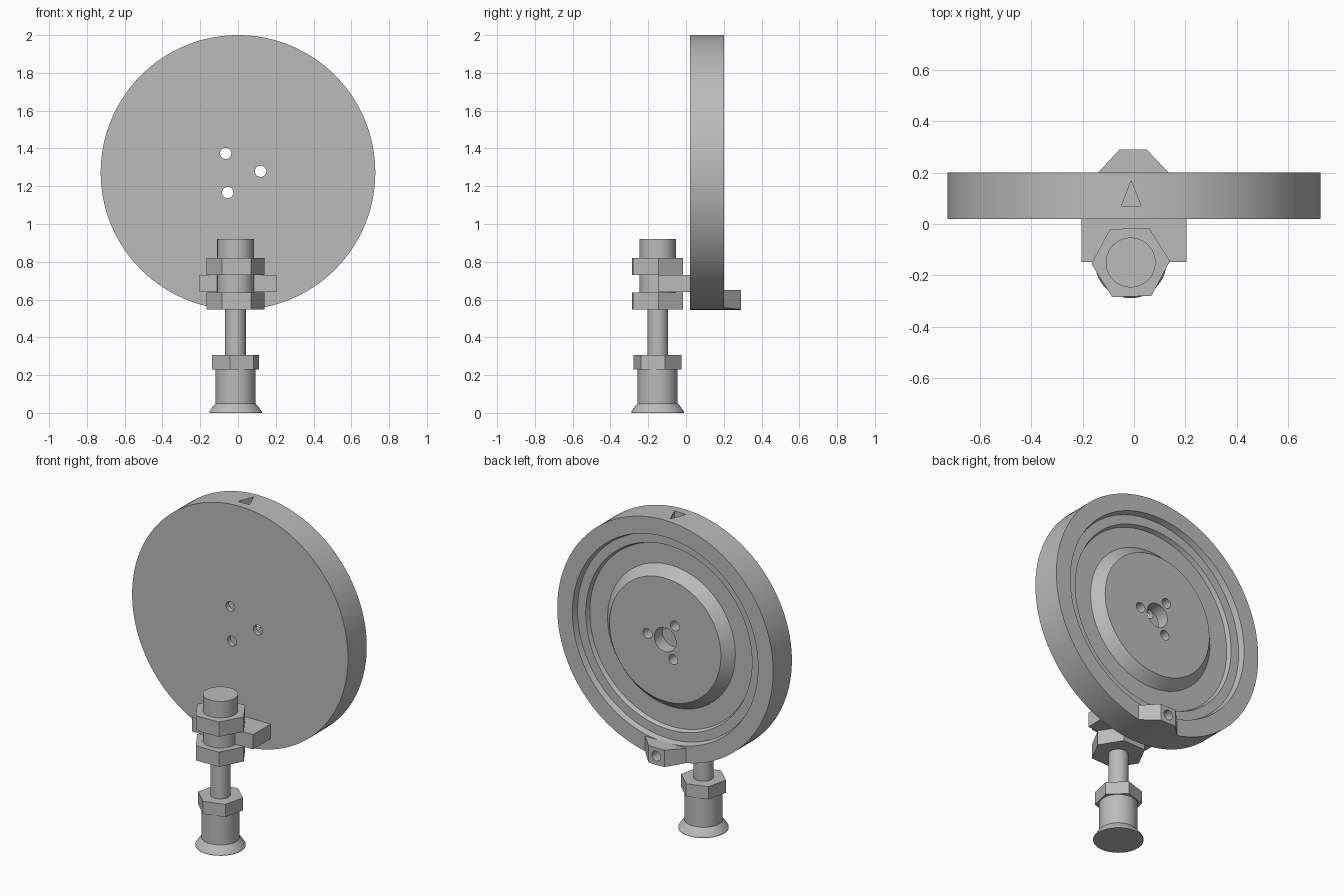
import bpy, bmesh, math
from mathutils import Matrix, Vector

if "Cube" in bpy.data.objects:
    bpy.data.objects.remove(bpy.data.objects["Cube"])

grey = bpy.data.materials.new("mid_grey")
grey.diffuse_color = (0.5, 0.5, 0.5, 1)
grey.use_nodes = True
grey.node_tree.nodes["Principled BSDF"].inputs["Base Color"].default_value = grey.diffuse_color


def finish(name, bm, smooth=True):
    bmesh.ops.remove_doubles(bm, verts=bm.verts, dist=1e-5)
    bmesh.ops.recalc_face_normals(bm, faces=bm.faces)
    me = bpy.data.meshes.new(name)
    bm.to_mesh(me)
    bm.free()
    ob = bpy.data.objects.new(name, me)
    bpy.context.collection.objects.link(ob)
    me.materials.append(grey)
    if smooth:
        shade(ob)
    return ob


def shade(ob):
    ob.data.shade_smooth()
    ob.data.set_sharp_from_angle(angle=math.radians(25))


def lathe(name, profile, origin, axis="Z", n=64):
    """Spin a closed (radius, height) outline around the axis."""
    bm = bmesh.new()
    rings = []
    for r, h in profile:
        ring = []
        for i in range(n):
            a = 2 * math.pi * i / n
            c, s = r * math.cos(a), r * math.sin(a)
            ring.append(bm.verts.new(Vector(origin) + Vector((c, s, h) if axis == "Z" else (c, h, s))))
        rings.append(ring)
    for a, b in zip(rings, rings[1:]):
        for i in range(n):
            j = (i + 1) % n
            bm.faces.new((a[i], a[j], b[j], b[i]))
    bmesh.ops.dissolve_degenerate(bm, dist=1e-6, edges=bm.edges)
    return finish(name, bm)


def prism(name, points, z0, z1):
    """Extrude an (x, y) outline from z0 to z1."""
    bm = bmesh.new()
    f = bm.faces.new([bm.verts.new((x, y, z0)) for x, y in points])
    top = bmesh.ops.extrude_face_region(bm, geom=[f])["geom"]
    bmesh.ops.translate(bm, vec=(0, 0, z1 - z0), verts=[v for v in top if isinstance(v, bmesh.types.BMVert)])
    return finish(name, bm, False)


def rod_y(name, x, z, r, y0, y1, n=32):
    return lathe(name, [(0, y0), (r, y0), (r, y1), (0, y1)], (x, 0, z), "Y", n)


def boolean(ob, cutter, op="DIFFERENCE"):
    m = ob.modifiers.new("cut", "BOOLEAN")
    m.operation, m.object, m.solver = op, cutter, "EXACT"
    dg = bpy.context.evaluated_depsgraph_get()
    dg.update()
    me = bpy.data.meshes.new_from_object(ob.evaluated_get(dg))
    ob.modifiers.clear()
    ob.data = me
    bpy.data.objects.remove(cutter)
    shade(ob)


CZ, R = 1.273, 0.727

# Disc: flat front, raised hub and stepped recess on the back, hollow behind the hub
disc = lathe("disc", [
    (0, 0.02), (R, 0.02), (R, 0.20), (0.625, 0.20), (0.615, 0.165), (0.56, 0.165),
    (0.55, 0.14), (0.43, 0.14), (0.375, 0.20), (0.073, 0.20), (0.073, 0.12),
    (0.25, 0.12), (0.25, 0.05), (0, 0.05)], (0, 0, CZ), "Y", 128)
for deg in (3, 123, 243):
    a = math.radians(deg)
    boolean(disc, rod_y("hole_cutter", 0.12 * math.cos(a), CZ + 0.12 * math.sin(a), 0.03, -0.1, 0.3))

# Triangular index mark sunk into the rim top
boolean(disc, prism("mark_cutter", [(-0.05, 0.07), (0.028, 0.07), (-0.011, 0.168)], 1.955, 2.1))

# Tab on the back of the rim, following the rim curve, with a blind hole
tab = prism("rim_tab", [(-0.145, 0.195), (0.14, 0.195), (0.05, 0.29), (-0.057, 0.29)], 0.5, 0.65)
boolean(tab, rod_y("rim_cutter", 0, CZ, R, 0, 0.5, 128), "INTERSECT")
boolean(tab, rod_y("tab_hole_cutter", -0.003, 0.6, 0.03, 0.22, 0.4))

# Bracket in front of the disc
prism("bracket", [(-0.205, -0.148), (0.205, -0.148), (0.205, 0.025), (-0.205, 0.025)], 0.64, 0.73)

# Stem, cup body and flared foot
PX, PY = -0.013, -0.15
lathe("stem", [(0, 0.3), (0.055, 0.3), (0.055, 0.57), (0.097, 0.57), (0.097, 0.92), (0, 0.92)], (PX, PY, 0))
lathe("cup", [(0, 0), (0.139, 0), (0.139, 0.006), (0.122, 0.032), (0.106, 0.05), (0.106, 0.23), (0, 0.23)],
      (PX, PY, 0))

# Hexagon nuts
for name, r, rot, z0, z1 in (("cup_nut", 0.13, 17, 0.23, 0.307),
                             ("lower_nut", 0.153, 2, 0.548, 0.637),
                             ("upper_nut", 0.153, 2, 0.73, 0.82)):
    prism(name, [(PX + r * math.cos(math.radians(rot + 60 * i)),
                  PY + r * math.sin(math.radians(rot + 60 * i))) for i in range(6)], z0, z1)
